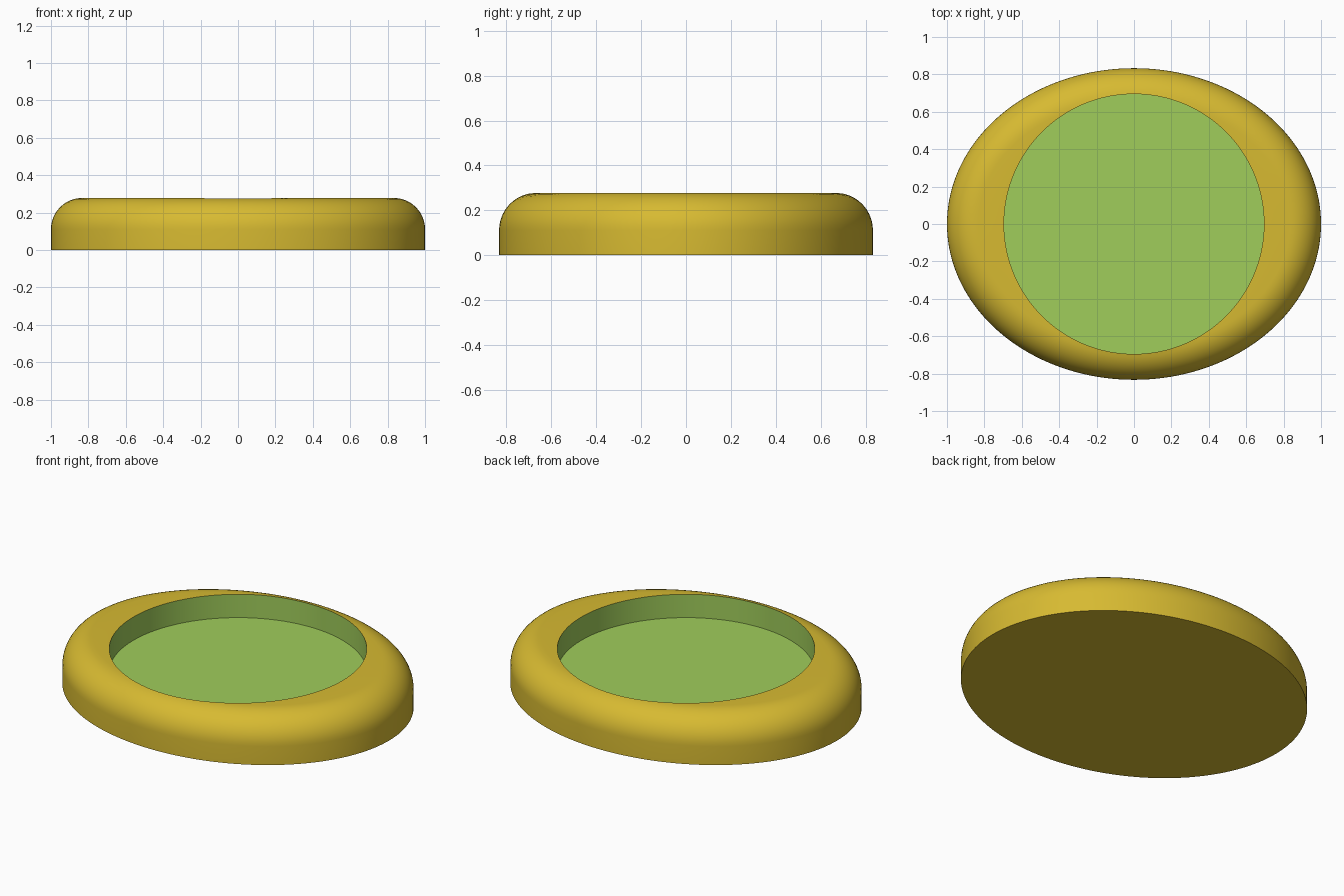
import bpy, bmesh, math
from mathutils import Vector

if "Cube" in bpy.data.objects:
    bpy.data.objects.remove(bpy.data.objects["Cube"])

SEG = 160                  # points around the rim
STEPS = 12                 # rings in the rounded edge
A, B, H = 1.0, 0.833, 0.278
FILLET, HOLE, FLOOR = 0.167, 0.695, 0.139


def material(name, rgb):
    m = bpy.data.materials.new(name)
    m.diffuse_color = (*rgb, 1)
    m.use_nodes = True
    m.node_tree.nodes["Principled BSDF"].inputs["Base Color"].default_value = m.diffuse_color
    return m


def rim_point(t):
    """Ellipse point, inward normal and inward distance to the round recess."""
    p = Vector((A * math.cos(t), B * math.sin(t)))
    n = -Vector((math.cos(t) / A, math.sin(t) / B)).normalized()
    b = p.dot(n)
    return p, n, -b - math.sqrt(b * b - p.dot(p) + HOLE * HOLE)


def column(t):
    """Section from the base edge, over the rounded rim, down into the recess."""
    p, n, hit = rim_point(t)
    end = math.acos(max(0.0, 1 - hit / FILLET))
    pts = [(p.x, p.y, 0)]
    for i in range(STEPS + 1):
        a = end * i / STEPS
        q = p + n * FILLET * (1 - math.cos(a))
        pts.append((q.x, q.y, H - FILLET + FILLET * math.sin(a)))
    q = p + n * hit
    return pts + [(q.x, q.y, pts[-1][2]), (q.x, q.y, FLOOR)]


bm = bmesh.new()
cols = [[bm.verts.new(c) for c in column(2 * math.pi * k / SEG)] for k in range(SEG)]
last = len(cols[0]) - 1
for k in range(SEG):
    c, d = cols[k], cols[(k + 1) % SEG]
    for i in range(last):
        f = bm.faces.new((c[i], d[i], d[i + 1], c[i + 1]))
        f.material_index = 1 if i == last - 1 else 0     # green recess wall

# Underside and green recess floor
bm.faces.new([c[0] for c in reversed(cols)])
bm.faces.new([c[last] for c in cols]).material_index = 1

bmesh.ops.remove_doubles(bm, verts=bm.verts, dist=1e-5)
bmesh.ops.recalc_face_normals(bm, faces=bm.faces)

mesh = bpy.data.meshes.new("oval_dish")
bm.to_mesh(mesh)
bm.free()
mesh.materials.append(material("golden yellow", (0.679, 0.491, 0.031)))
mesh.materials.append(material("leaf green", (0.352, 0.610, 0.105)))
dish = bpy.data.objects.new("oval_dish", mesh)
bpy.context.collection.objects.link(dish)

# Smooth rim with crisp base and recess edges
bpy.context.view_layer.objects.active = dish
dish.select_set(True)
bpy.ops.object.shade_smooth_by_angle(angle=math.radians(30))
